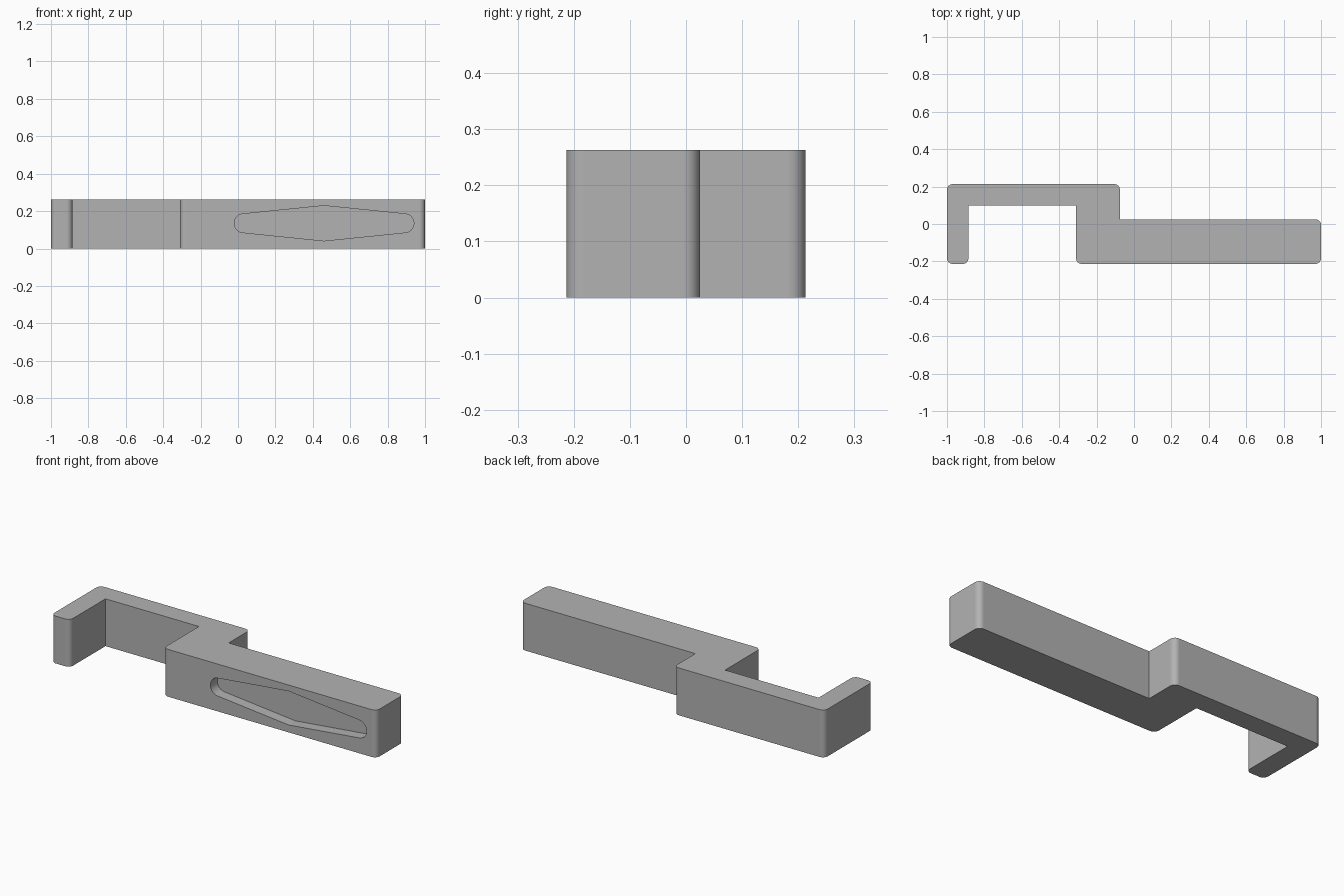
import bpy
import bmesh
import math
from mathutils import Vector

cube = bpy.data.objects.get("Cube")
if cube:
    bpy.data.objects.remove(cube, do_unlink=True)

HEIGHT = 0.263
FRONT = -0.213
BACK = 0.213
RECESS_DEPTH = 0.06

grey = bpy.data.materials.new("plain grey")
grey.use_nodes = True
grey.diffuse_color = (0.45, 0.45, 0.45, 1)
grey.node_tree.nodes["Principled BSDF"].inputs["Base Color"].default_value = (0.45, 0.45, 0.45, 1)


def rounded(corners, steps=8):
    """Turn (x, y, radius) corners into an outline with filleted corners."""
    outline = []
    for i, (x, y, r) in enumerate(corners):
        p = Vector((x, y))
        if r == 0:
            outline.append(p)
            continue
        before = corners[i - 1]
        after = corners[(i + 1) % len(corners)]
        a = (Vector((before[0], before[1])) - p).normalized()
        b = (Vector((after[0], after[1])) - p).normalized()
        half = math.acos(a.dot(b)) / 2
        centre = p + (a + b).normalized() * (r / math.sin(half))
        start = p + a * (r / math.tan(half)) - centre
        end = p + b * (r / math.tan(half)) - centre
        sweep = math.pi - 2 * half
        for k in range(steps + 1):
            t = k / steps
            arm = start * math.sin((1 - t) * sweep) + end * math.sin(t * sweep)
            outline.append(centre + arm / math.sin(sweep))
    return outline


def walls(bm, near, far):
    """Join two matching loops with quads, smooth where they form a fillet."""
    for i in range(len(near)):
        face = bm.faces.new((near[i - 1], near[i], far[i], far[i - 1]))
        face.smooth = (near[i].co - near[i - 1].co).length < 0.02


bm = bmesh.new()

# Hooked bar: outer corners filleted, inner corners sharp
R = 0.03
plan = rounded([
    (-1, FRONT, R), (-0.885, FRONT, R), (-0.885, 0.1, 0), (-0.31, 0.1, 0),
    (-0.31, FRONT, R), (1, FRONT, R), (1, 0.025, R), (-0.075, 0.025, 0),
    (-0.075, BACK, R), (-1, BACK, R)])
low = [bm.verts.new((p.x, p.y, 0)) for p in plan]
high = [bm.verts.new((p.x, p.y, HEIGHT)) for p in plan]
bm.faces.new(low[::-1])
bm.faces.new(high)
walls(bm, low, high)
bm.normal_update()

# Open the front of the grip
grip_front = max((f for f in bm.faces if f.normal.y < -0.9), key=lambda f: f.calc_area())
low_left, low_right, high_right, high_left = grip_front.verts[:]
bm.faces.remove(grip_front)

# Long diamond recess with rounded ends
E = 0.048
diamond = rounded([
    (-0.02, 0.09, E), (0.46, 0.041, 0), (0.94, 0.09, E),
    (0.94, 0.18, E), (0.46, 0.229, 0), (-0.02, 0.18, E)])
rim = [bm.verts.new((p.x, FRONT, p.y)) for p in diamond]
floor = [bm.verts.new((p.x, FRONT + RECESS_DEPTH, p.y)) for p in diamond]
walls(bm, rim, floor)
bm.faces.new(floor)

# Grip front around the recess, in a lower and an upper half
middle = len(rim) // 2
bm.faces.new([low_left, low_right] + rim[middle - 1::-1] )
bm.faces.new([low_right, high_right, high_left, low_left, rim[0]]
             + rim[:middle - 2:-1])

bm.normal_update()
mesh = bpy.data.meshes.new("hooked_bar")
bm.to_mesh(mesh)
bm.free()
mesh.materials.append(grey)
bar = bpy.data.objects.new("hooked_bar", mesh)
bpy.context.scene.collection.objects.link(bar)
